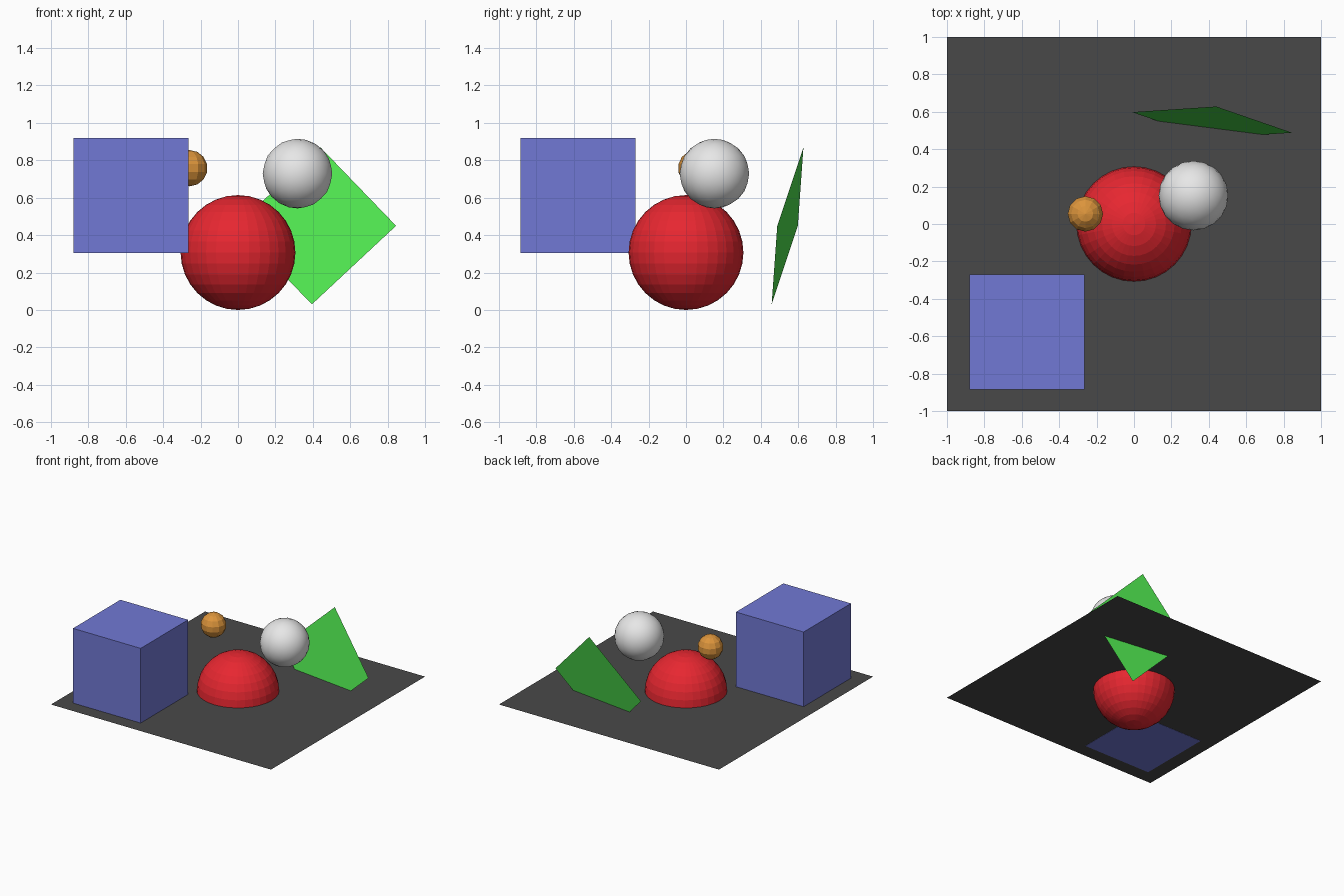
import bpy
import bmesh

if "Cube" in bpy.data.objects:
    bpy.data.objects.remove(bpy.data.objects["Cube"])


def material(name, rgb):
    m = bpy.data.materials.new(name)
    m.diffuse_color = (*rgb, 1.0)
    m.use_nodes = True
    m.node_tree.nodes["Principled BSDF"].inputs["Base Color"].default_value = m.diffuse_color
    return m


def finish(name, mat):
    obj = bpy.context.object
    obj.name = name
    obj.data.materials.append(mat)
    return obj


def uv_ball(name, mat, center, radius, segments, rings):
    bpy.ops.mesh.primitive_uv_sphere_add(
        segments=segments, ring_count=rings, radius=radius, location=center)
    return finish(name, mat)


GROUND_Z = 0.307

grey = material("dark grey", (0.066, 0.066, 0.066))
blue = material("soft blue", (0.166, 0.19, 0.665))
red = material("red", (0.8, 0.02, 0.03))
green = material("green", (0.08, 0.8, 0.08))
white = material("light grey", (0.8, 0.8, 0.8))
orange = material("orange", (0.72, 0.3, 0.045))

# Flat ground sheet
bpy.ops.mesh.primitive_plane_add(size=2, location=(0, 0, GROUND_Z))
finish("ground_sheet", grey)

# Cube resting on the sheet, its base just showing underneath
bpy.ops.mesh.primitive_cube_add(size=0.615, location=(-0.573, -0.577, 0.613))
finish("cube", blue)

# Large faceted ball, half sunk through the sheet
uv_ball("large_ball", red, (0, 0, GROUND_Z), 0.307, 32, 16)

# Small coarse ball floating above
uv_ball("small_ball", orange, (-0.26, 0.054, 0.758), 0.097, 12, 7)

# Smooth floating ball
bpy.ops.mesh.primitive_ico_sphere_add(
    subdivisions=3, radius=0.186, location=(0.318, 0.152, 0.729))
finish("smooth_ball", white)
bpy.ops.object.shade_smooth()

# Tilted square panel passing through the sheet
bm = bmesh.new()
corners = [(0.395, 0.458, 0.03), (0.845, 0.488, 0.45),
           (0.44, 0.628, 0.87), (-0.01, 0.598, 0.45)]
bm.faces.new([bm.verts.new(c) for c in corners])
mesh = bpy.data.meshes.new("tilted_panel")
bm.to_mesh(mesh)
bm.free()
mesh.materials.append(green)
bpy.context.collection.objects.link(bpy.data.objects.new("tilted_panel", mesh))
